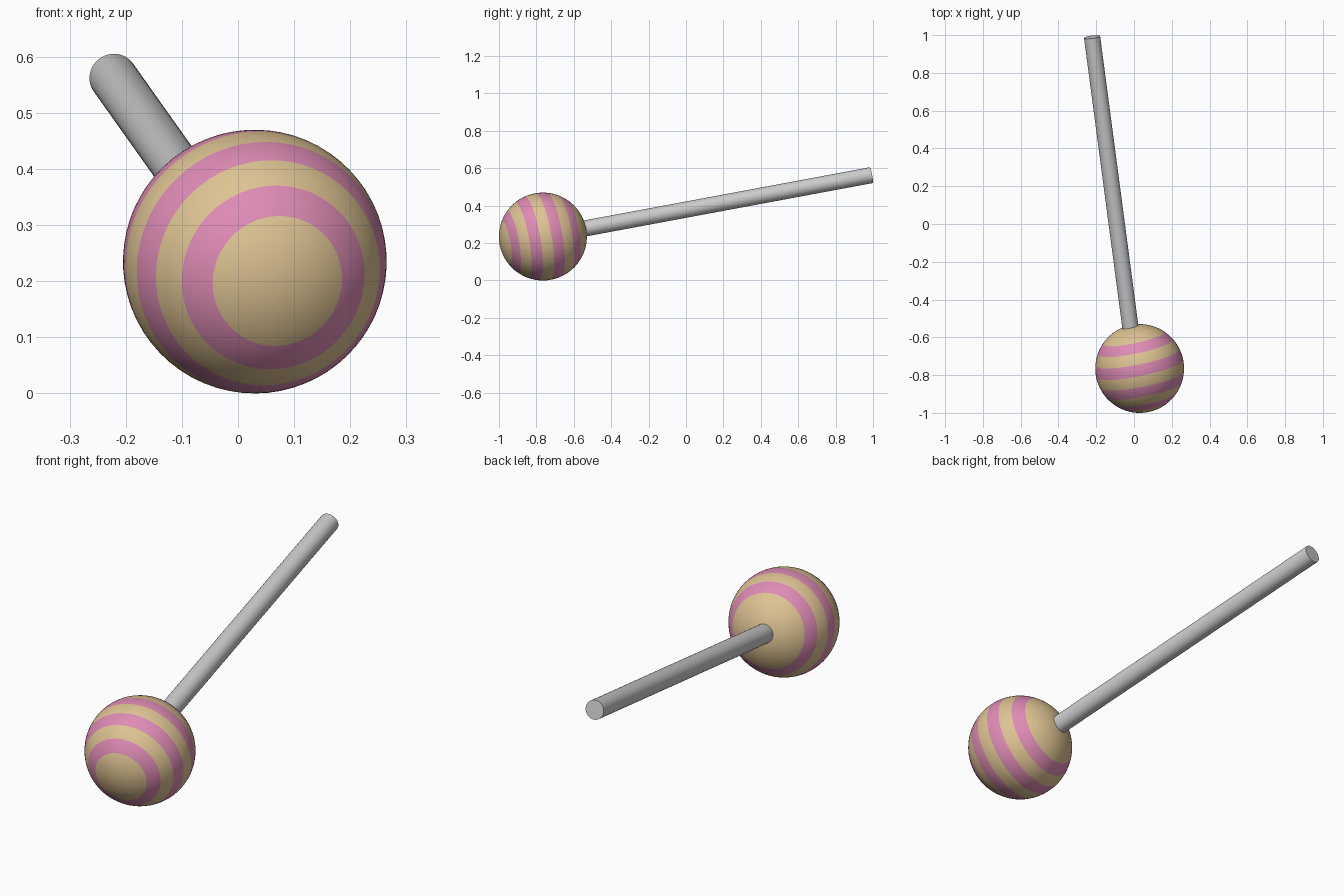
import bpy
import math
from mathutils import Vector

cube = bpy.data.objects.get("Cube")
if cube:
    bpy.data.objects.remove(cube, do_unlink=True)


def material(name, colour):
    mat = bpy.data.materials.new(name)
    mat.use_nodes = True
    mat.diffuse_color = (*colour, 1)
    mat.node_tree.nodes["Principled BSDF"].inputs["Base Color"].default_value = (*colour, 1)
    return mat


tan = material("tan", (0.73, 0.55, 0.29))
pink = material("pink", (0.73, 0.26, 0.46))
grey = material("light grey", (0.61, 0.61, 0.61))

# Striped ball, its pole tilted forward, down and to the left
pole = Vector((0.197, -0.966, -0.17))
bpy.ops.mesh.primitive_uv_sphere_add(
    segments=64, ring_count=48, radius=0.235, location=(0.03, -0.765, 0.235),
    rotation=pole.to_track_quat('Z', 'Y').to_euler())
ball = bpy.context.object
ball.name = "striped_ball"
ball.data.materials.append(tan)
ball.data.materials.append(pink)
bpy.ops.object.shade_smooth()

# Pink rings alternate every 15 degrees, leaving plain caps at both poles
for face in ball.data.polygons:
    angle = math.degrees(face.center.angle(Vector((0, 0, 1))))
    band = int(angle // 15)
    face.material_index = int(band in (2, 4, 6, 8))

# Straight round stick, sunk into the ball
start = Vector((-0.012, -0.6, 0.267))
end = Vector((-0.222, 0.99, 0.563))
along = end - start
bpy.ops.mesh.primitive_cylinder_add(
    vertices=48, radius=0.043, depth=along.length, location=(start + end) / 2,
    rotation=along.to_track_quat('Z', 'Y').to_euler())
stick = bpy.context.object
stick.name = "stick"
stick.data.materials.append(grey)
bpy.ops.object.shade_smooth_by_angle(angle=math.radians(40))
